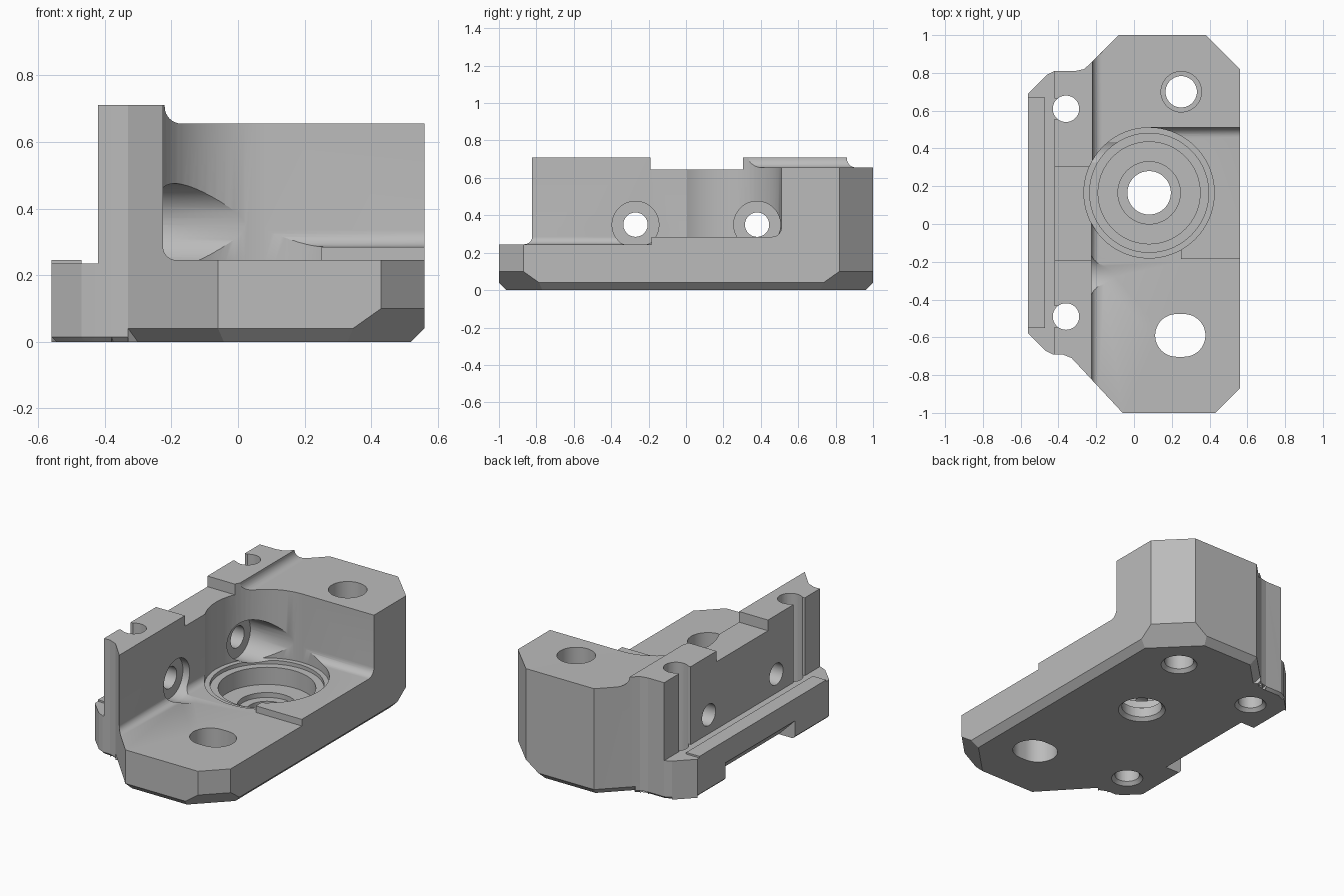
import bpy, bmesh, math
from mathutils import Matrix, Vector

cube = bpy.data.objects.get("Cube")
if cube:
    bpy.data.objects.remove(cube, do_unlink=True)

metal = bpy.data.materials.new("plain_grey_metal")
metal.use_nodes = True
GREY = (0.5, 0.5, 0.5, 1)
metal.diffuse_color = GREY
metal.node_tree.nodes["Principled BSDF"].inputs["Base Color"].default_value = GREY


def new_object(name, bm):
    bmesh.ops.recalc_face_normals(bm, faces=bm.faces)
    mesh = bpy.data.meshes.new(name)
    bm.to_mesh(mesh)
    bm.free()
    obj = bpy.data.objects.new(name, mesh)
    bpy.context.collection.objects.link(obj)
    mesh.materials.append(metal)
    return obj


def prism(name, points, vector):
    """Extrude a closed planar outline along a vector."""
    bm = bmesh.new()
    face = bm.faces.new([bm.verts.new(p) for p in points])
    new = bmesh.ops.extrude_face_region(bm, geom=[face])["geom"]
    bmesh.ops.translate(bm, vec=vector, verts=[v for v in new if isinstance(v, bmesh.types.BMVert)])
    return new_object(name, bm)


def box(name, x0, x1, y0, y1, z0, z1):
    return prism(name, [(x0, y0, z0), (x1, y0, z0), (x1, y1, z0), (x0, y1, z0)], (0, 0, z1 - z0))


def cone(name, start, end, r1, r2):
    a, b = Vector(start), Vector(end)
    turn = (b - a).to_track_quat('Z', 'Y').to_matrix().to_4x4()
    bm = bmesh.new()
    bmesh.ops.create_cone(bm, cap_ends=True, segments=72, radius1=r1, radius2=r2,
                          depth=(b - a).length, matrix=Matrix.Translation((a + b) / 2) @ turn)
    return new_object(name, bm)


def combine(target, tool, operation='DIFFERENCE'):
    mod = target.modifiers.new("shape", 'BOOLEAN')
    mod.operation, mod.solver, mod.object = operation, 'EXACT', tool
    bpy.context.view_layer.objects.active = target
    bpy.ops.object.modifier_apply(modifier=mod.name)
    bpy.data.objects.remove(tool, do_unlink=True)


def fillet(corner, radius):
    """Rounded inner corner in a (side, height) plane, from wall down to floor."""
    s, z = corner
    return [(s + radius * (1 - math.cos(t)), z + radius * (1 - math.sin(t)))
            for t in (math.pi / 2 * i / 8 for i in range(9))]


def side_cut(corner, radius, far, y0, y1):
    """Open space above a floor and beside a wall, with a filleted corner."""
    pts = [(corner[0], 1)] + fillet(corner, radius) + [(far, corner[1]), (far, 1)]
    combine(body, prism("cutter", [(s, y0, z) for s, z in pts], (0, y1 - y0, 0)))


def chamfer(p, q, h, extend=0.0):
    """Bevel the lower edge under outline side p-q (outline runs anticlockwise)."""
    a, b = Vector((*p, 0)), Vector((*q, 0))
    along = (b - a).normalized()
    out = Vector((along.y, -along.x, 0))
    a, b = a - along * extend, b + along * extend
    pts = [a + out * d + Vector((0, 0, z)) for d, z in ((-h - .05, -.05), (.05, -.05), (.05, h + .05))]
    combine(body, prism("cutter", pts, b - a))


# Footprint, anticlockwise seen from above
outline = [(-.06, -1), (.43, -1), (.56, -.87), (.56, .82), (.38, 1), (-.08, 1), (-.23, .85),
           (-.265, .82), (-.31, .81), (-.42, .81), (-.46, .79), (-.56, .69), (-.56, -.58),
           (-.47, -.67), (-.43, -.69), (-.38, -.69), (-.33, -.71)]
body = prism("clamp_body", [(x, y, 0) for x, y in outline], (0, 0, .71))

# Front floor, floor beside the wall, and top of the tall rear block
side_cut((-.225, .245), .04, .7, -1.1, -.185)
side_cut((-.225, .245), .04, .25, -.2, .165)
side_cut((-.22, .655), .05, .7, .1, 1.1)

# Raised floor pad, filleted where it meets the rear block
pad = [(.51, 1)] + [(2 * .51 - s, z) for s, z in fillet((.51, .285), .05)] + [(-.185, .285), (-.185, 1)]
combine(body, prism("cutter", [(.08, y, z) for y, z in pad], (.7, 0, 0)))

# Outer ledge and lowered middle of the wall
combine(body, box("cutter", -.8, -.42, -1.2, 1.2, .235, 1))
combine(body, box("cutter", -.8, -.1, -.19, .305, .645, 1))

# Stepped round pocket and its through hole
for radius, floor in ((.345, .237), (.315, .215), (.27, .11), (.165, .08), (.115, -.1)):
    combine(body, cone("cutter", (.08, .165, floor), (.08, .165, 1), radius, radius))

# Sideways bolt holes with counterbores
for y, end, tip in ((-.27, -.07, .1), (.38, .1, .125)):
    combine(body, cone("cutter", (-.7, y, .35), (-.1, y, .35), .065, .065))
    combine(body, cone("cutter", (-.27, y, .35), (-.2, y, .35), .125, .125))
    combine(body, cone("cutter", (-.21, y, .35), (end, y, .35), .125, tip))

# Upright holes in the wall, opening through its outer face
for y in (.61, -.49):
    combine(body, cone("cutter", (-.36, y, -.1), (-.36, y, 1), .07, .07))
    combine(body, box("cutter", -.5, -.385, y - .055, y + .055, .235, 1))

# Stepped hole in the rear block and oblong hole in the front floor
combine(body, cone("cutter", (.25, .7, -.1), (.25, .7, 1), .083, .083))
combine(body, cone("cutter", (.25, .7, .2), (.25, .7, 1), .107, .107))
slot = [(.245 + side * .02 + .113 * math.cos(t), -.59 + .113 * math.sin(t), -.1)
        for side, turn in ((1, -.5), (-1, .5))
        for t in (math.pi * (turn + i / 24) for i in range(25))]
combine(body, prism("cutter", slot, (0, 0, 1)))

# Countersinks on the underside
for x, y, r in ((.08, .165, .115), (-.36, .61, .07), (-.36, -.49, .07), (.25, .7, .083)):
    combine(body, cone("cutter", (x, y, -.03), (x, y, .025), r + .05, r - .005))

# Lower edge bevels: deep at the square corners, slim along the ledge
for i, p in enumerate(outline):
    q = outline[(i + 1) % len(outline)]
    deep = i in (1, 3)
    height = .1 if deep else .04 if i < 6 or i == len(outline) - 1 else .015
    chamfer(p, q, height, .15 if deep else .02 if i < 6 else 0)
chamfer((-.56, .42), (-.56, -.25), .11)

# Raised strip along the ledge
combine(body, box("strip", -.56, -.47, -.55, .67, .2, .245), 'UNION')

# Smooth round surfaces, sharp machined edges
bpy.ops.object.select_all(action='DESELECT')
body.select_set(True)
bpy.context.view_layer.objects.active = body
bpy.ops.object.shade_smooth_by_angle(angle=math.radians(25))
